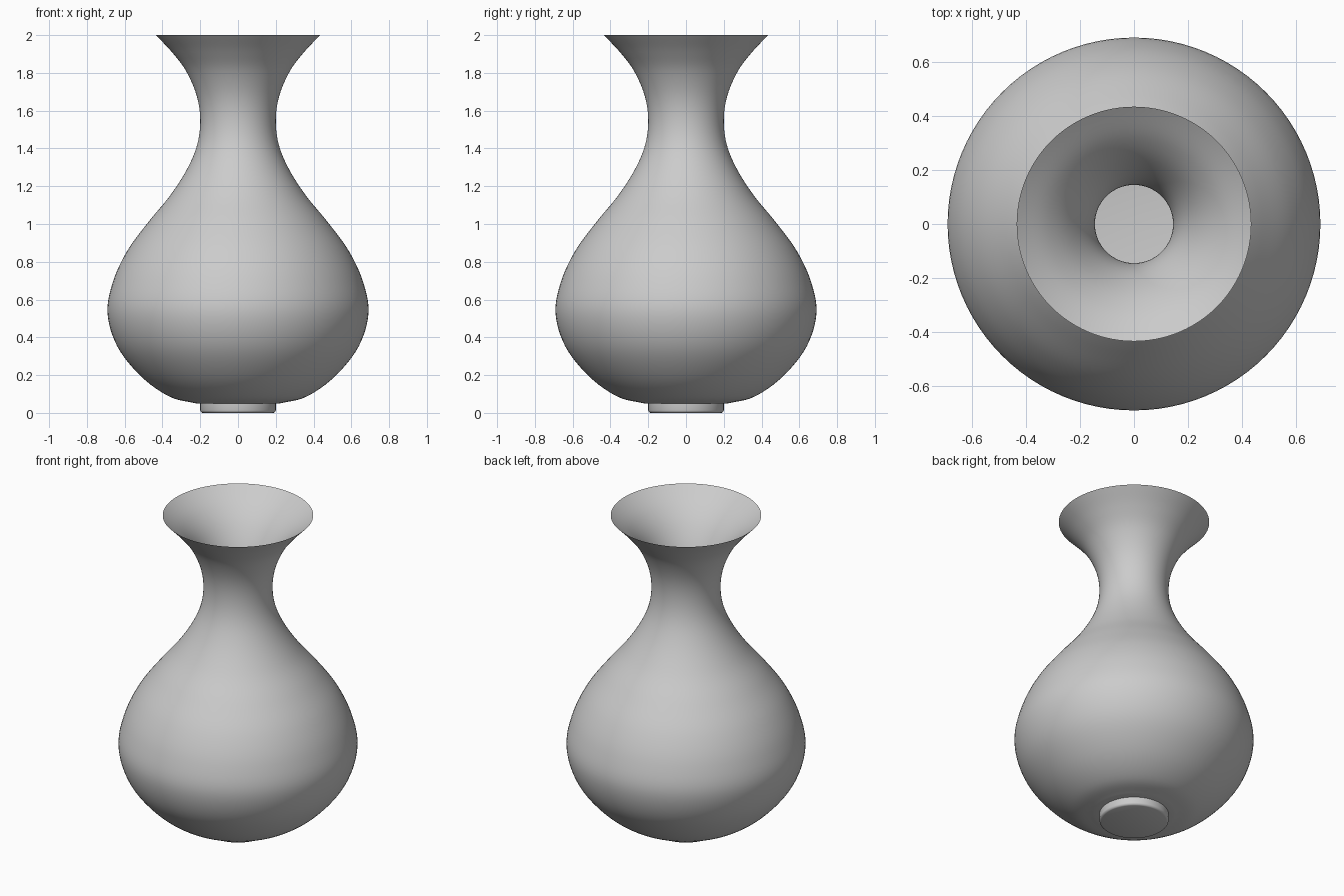
import bpy, bmesh, math
from mathutils import Vector

if "Cube" in bpy.data.objects:
    bpy.data.objects.remove(bpy.data.objects["Cube"])


def smooth_path(pts, steps=6):
    """Catmull-Rom curve through (radius, height) points."""
    p = [Vector(q) for q in pts]
    p = [2 * p[0] - p[1]] + p + [2 * p[-1] - p[-2]]
    out = []
    for a, b, c, d in zip(p, p[1:], p[2:], p[3:]):
        for i in range(steps):
            t = i / steps
            out.append(0.5 * (2 * b + (c - a) * t + (2 * a - 5 * b + 4 * c - d) * t * t
                              + (3 * b - a - 3 * c + d) * t ** 3))
    return out + [p[-2]]


def lathe(name, profile, segments=96):
    """Revolve a profile that starts and ends on the z axis."""
    bm = bmesh.new()
    vs = [bm.verts.new((r, 0, z)) for r, z in profile]
    edges = [bm.edges.new(e) for e in zip(vs, vs[1:])]
    bmesh.ops.spin(bm, geom=vs + edges, cent=(0, 0, 0), axis=(0, 0, 1),
                   angle=2 * math.pi, steps=segments)
    bmesh.ops.remove_doubles(bm, verts=bm.verts, dist=1e-5)
    bmesh.ops.recalc_face_normals(bm, faces=bm.faces)
    mesh = bpy.data.meshes.new(name)
    bm.to_mesh(mesh)
    bm.free()
    ob = bpy.data.objects.new(name, mesh)
    bpy.context.collection.objects.link(ob)
    bpy.ops.object.select_all(action='DESELECT')
    ob.select_set(True)
    bpy.context.view_layer.objects.active = ob
    bpy.ops.object.shade_smooth_by_angle(angle=math.radians(35))
    return ob


# Vase body: outer wall up to a thin rim, inner wall back down to the floor
outer = smooth_path([(0.22, 0.05), (0.36, 0.085), (0.51, 0.19), (0.638, 0.35),
                     (0.691, 0.53), (0.66, 0.70), (0.585, 0.86), (0.475, 1.01),
                     (0.36, 1.15), (0.27, 1.29), (0.216, 1.42), (0.2, 1.55),
                     (0.219, 1.68), (0.275, 1.81), (0.35, 1.91), (0.435, 2.0)])
inner = smooth_path([(0.435, 2.0), (0.32, 1.91), (0.235, 1.81), (0.168, 1.68),
                     (0.145, 1.55), (0.162, 1.42), (0.222, 1.27), (0.31, 1.13),
                     (0.43, 0.98), (0.54, 0.83), (0.61, 0.69), (0.636, 0.53),
                     (0.59, 0.37), (0.475, 0.23), (0.34, 0.135), (0.2, 0.105)])
lathe("vase_body", [(0, 0.05)] + [tuple(v) for v in outer]
      + [tuple(v) for v in inner[1:]] + [(0, 0.105)])

# Low round foot with a softened bottom edge
lathe("foot", [(0, 0), (0.188, 0), (0.193, 0.002), (0.198, 0.007), (0.2, 0.013),
               (0.2, 0.055), (0, 0.055)])
